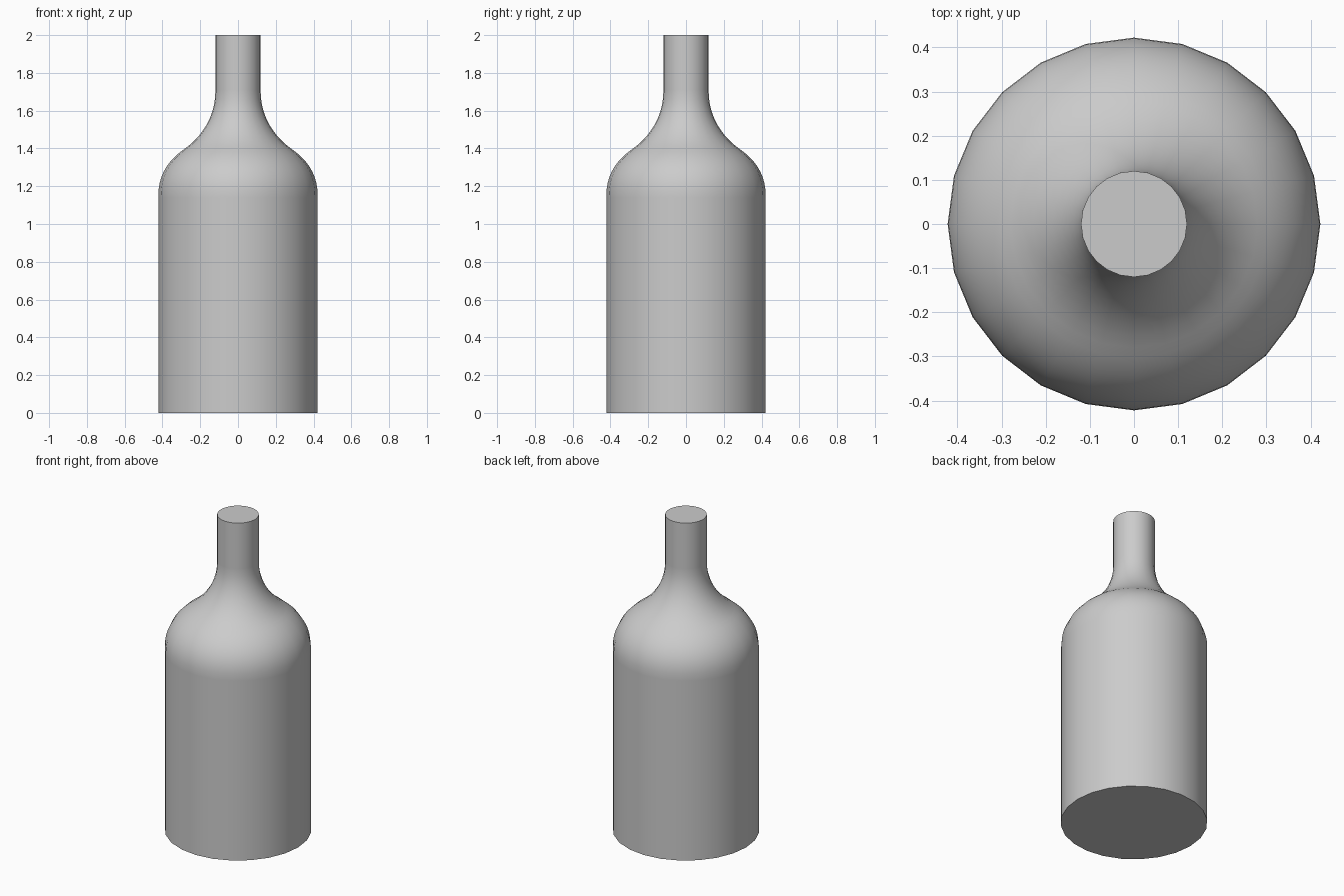
import bpy, bmesh, math

if "Cube" in bpy.data.objects:
    bpy.data.objects.remove(bpy.data.objects["Cube"])

SIDES = 24


def bezier(p0, p1, p2, p3, steps):
    pts = []
    for i in range(1, steps + 1):
        t = i / steps
        w = ((1 - t) ** 3, 3 * t * (1 - t) ** 2, 3 * t * t * (1 - t), t ** 3)
        pts.append(tuple(sum(k * p[a] for k, p in zip(w, (p0, p1, p2, p3)))
                         for a in (0, 1)))
    return pts


# Profile as (radius, height): straight body, round shoulder, flared neck
profile = [(0.422, 0), (0.422, 1.14), (0.422, 1.15)]
profile += bezier((0.422, 1.15), (0.422, 1.27), (0.36, 1.345), (0.28, 1.40), 10)
profile += bezier((0.28, 1.40), (0.19, 1.465), (0.12, 1.57), (0.12, 1.70), 10)
profile += [(0.12, 1.71), (0.12, 2.0)]

# Revolve the profile into one closed solid
bm = bmesh.new()
rings = []
for r, z in profile:
    rings.append([bm.verts.new((r * math.cos(math.tau * i / SIDES),
                                r * math.sin(math.tau * i / SIDES), z))
                  for i in range(SIDES)])
for low, high in zip(rings, rings[1:]):
    for i in range(SIDES):
        j = (i + 1) % SIDES
        bm.faces.new((low[i], low[j], high[j], high[i]))

# Flat base and flat top
bm.faces.new(rings[0][::-1])
bm.faces.new(rings[-1])

mesh = bpy.data.meshes.new("bottle")
bm.to_mesh(mesh)
bm.free()
bottle = bpy.data.objects.new("bottle", mesh)
bpy.context.collection.objects.link(bottle)
bpy.context.view_layer.objects.active = bottle
bottle.select_set(True)
bpy.ops.object.shade_smooth_by_angle(angle=math.radians(35))
